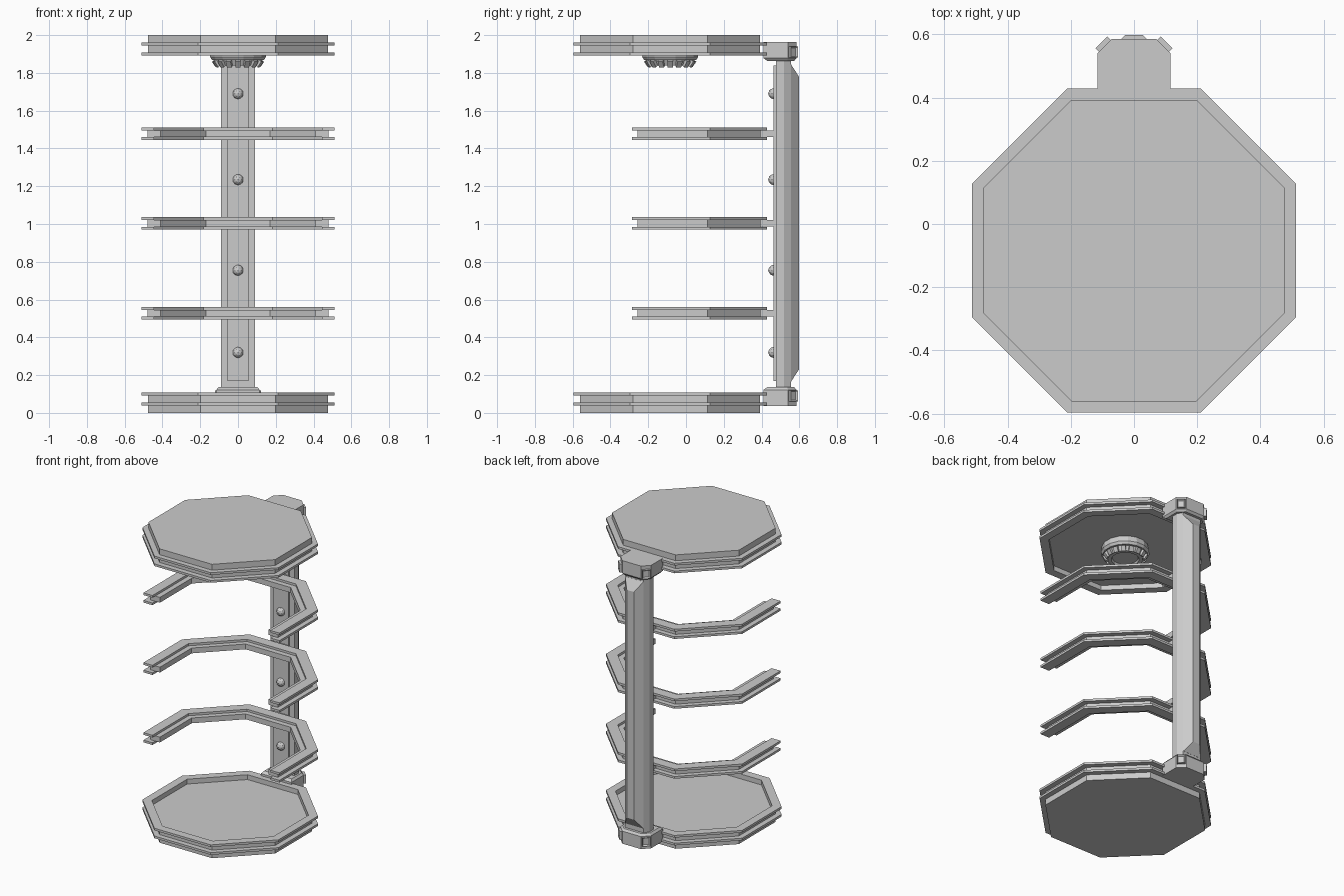
import bpy, bmesh, math
from mathutils import Matrix, Vector

cube = bpy.data.objects.get("Cube")
if cube:
    bpy.data.objects.remove(cube, do_unlink=True)

GREY = (0.6, 0.6, 0.6, 1)
mat = bpy.data.materials.new("light grey")
mat.use_nodes = True
mat.diffuse_color = GREY
mat.node_tree.nodes["Principled BSDF"].inputs["Base Color"].default_value = GREY

CY = -0.084   # centre of the octagonal shelves along y


def finish(name, bm):
    bmesh.ops.recalc_face_normals(bm, faces=bm.faces)
    mesh = bpy.data.meshes.new(name)
    bm.to_mesh(mesh)
    bm.free()
    obj = bpy.data.objects.new(name, mesh)
    mesh.materials.append(mat)
    bpy.context.collection.objects.link(obj)
    return obj


def lathe(name, profile, sides=8, caps=True):
    """Turn (apothem, z) points around the shelf axis, flat side to the front."""
    bm = bmesh.new()
    loops = []
    for r, z in profile:
        rad = r / math.cos(math.pi / sides)
        angles = [(i + 0.5) * math.tau / sides for i in range(sides)]
        loops.append([bm.verts.new((rad * math.cos(a), CY + rad * math.sin(a), z)) for a in angles])
    for a, b in zip(loops, loops[1:]):
        for i in range(sides):
            j = (i + 1) % sides
            bm.faces.new((a[i], a[j], b[j], b[i]))
    if caps:
        bm.faces.new(loops[0])
        bm.faces.new(loops[-1])
    return finish(name, bm)


def open_ring(name, inner, outer, z0, z1, end_y):
    """Five sides of an octagonal ring, open at the front."""
    bm = bmesh.new()
    loops = []
    for k in range(6):
        a = math.radians(45 * k - 22.5)
        loop = []
        for r, z in ((inner, z0), (outer, z0), (outer, z1), (inner, z1)):
            rad = r / math.cos(math.pi / 8)
            y = end_y if k in (0, 5) else CY + rad * math.sin(a)
            loop.append(bm.verts.new((rad * math.cos(a), y, z)))
        loops.append(loop)
    for a, b in zip(loops, loops[1:]):
        for i in range(4):
            j = (i + 1) % 4
            bm.faces.new((a[i], a[j], b[j], b[i]))
    bm.faces.new(loops[0])
    bm.faces.new(loops[-1])
    return finish(name, bm)


def loft(name, sections):
    """Join half outlines (x, y, z), mirrored in x, into one solid."""
    bm = bmesh.new()
    loops = []
    for half in sections:
        full = half + [(-x, y, z) for x, y, z in reversed(half)]
        loops.append([bm.verts.new(p) for p in full])
    n = len(loops[0])
    for a, b in zip(loops, loops[1:]):
        for i in range(n):
            j = (i + 1) % n
            bm.faces.new((a[i], a[j], b[j], b[i]))
    bm.faces.new(loops[0])
    bm.faces.new(loops[-1])
    return finish(name, bm)


def box(name, center, size, angle=0, inset=0):
    bm = bmesh.new()
    bmesh.ops.create_cube(bm, size=1, matrix=Matrix.Diagonal((*size, 1)))
    if inset:   # recessed panel on the outward (+y) face
        bm.normal_update()
        face = [f for f in bm.faces if f.normal.y > 0.9]
        bmesh.ops.inset_region(bm, faces=face, thickness=inset)
        bmesh.ops.translate(bm, verts=face[0].verts, vec=(0, -inset, 0))
    bm.transform(Matrix.Translation(center) @ Matrix.Rotation(angle, 4, 'Z'))
    return finish(name, bm)


# Base and roof: grooved octagonal plates with a recessed inner face
PLATE = [(0.477, 0), (0.477, 0.04), (0.512, 0.04), (0.512, 0.055), (0.477, 0.055),
         (0.477, 0.093), (0.512, 0.093), (0.512, 0.108), (0.457, 0.108), (0.457, 0.075)]
lathe("base_plate", PLATE)
lathe("roof_plate", [(r, 2 - z) for r, z in PLATE])

# Three open rings, each two flanges around a web, with a connector to the post
for label, z in (("lower", 0.527), ("middle", 1.003), ("upper", 1.478)):
    open_ring(label + "_ring_bottom_flange", 0.444, 0.512, z - 0.033, z - 0.018, -0.286)
    open_ring(label + "_ring_web", 0.409, 0.479, z - 0.018, z + 0.018, -0.256)
    open_ring(label + "_ring_top_flange", 0.444, 0.512, z + 0.018, z + 0.033, -0.286)
    box(label + "_ring_connector", (0, 0.435, z), (0.1, 0.09, 0.034))

# Post with a bevelled back ridge and a raised front panel
POST = [(0.09, 0.477), (0.09, 0.52), (0.07, 0.555)]
loft("post", [[(x, y, z) for x, y in POST] for z in (0.1, 1.9)])
RIDGE = [(0.07, 0.55), (0.07, 0.555)]
loft("post_back_ridge", [[(x, y, z) for x, y in RIDGE] + [(tip_x, tip_y, z)]
                         for z, tip_x, tip_y in ((0.165, 0.069, 0.556), (0.23, 0.027, 0.598),
                                                 (1.78, 0.027, 0.598), (1.845, 0.069, 0.556))])
box("post_front_panel", (0, 0.472, 1.005), (0.11, 0.02, 1.67))

# Round studs on the front panel
for i, z in enumerate((0.32, 0.755, 1.235, 1.69)):
    bm = bmesh.new()
    bmesh.ops.create_icosphere(bm, subdivisions=2, radius=0.029,
                               matrix=Matrix.Translation((0, 0.464, z)))
    finish(f"post_stud_{i + 1}", bm)

# Brackets joining the post to the base and roof
BRACKET = [(0.115, 0.41), (0.115, 0.54), (0.07, 0.585)]
BRACKET_END = [(0.103, 0.43), (0.103, 0.535), (0.065, 0.573)]
for label, flip in (("base", False), ("roof", True)):
    def height(z):
        return 2 - z if flip else z
    loft(label + "_bracket", [[(x, y, height(z)) for x, y in outline] for outline, z in
                              ((BRACKET, 0.037), (BRACKET, 0.122), (BRACKET_END, 0.136))])
    for side, s in (("left", 1), ("right", -1)):
        box(f"{label}_{side}_bracket_block", (s * 0.093, 0.564, height(0.09)),
            (0.052, 0.03, 0.058), -s * math.pi / 4, 0.01)

# Ceiling lamp: stepped bowl with small blocks around it
lathe("lamp_bowl", [(0.14, 1.93), (0.148, 1.885), (0.138, 1.868), (0.122, 1.868),
                    (0.108, 1.838), (0.085, 1.838), (0.078, 1.85)], 16)
for i in range(16):
    a = i * math.tau / 16
    r = 0.126
    block = box(f"lamp_block_{i + 1}", (0, 0, 0), (0.028, 0.026, 0.036))
    tilt = Matrix.Rotation(math.radians(-35), 4, 'X')
    block.data.transform(Matrix.Translation(Vector((0, CY, 1.852))) @ Matrix.Rotation(a, 4, 'Z')
                         @ Matrix.Translation((0, r - 0.008, 0)) @ tilt)
